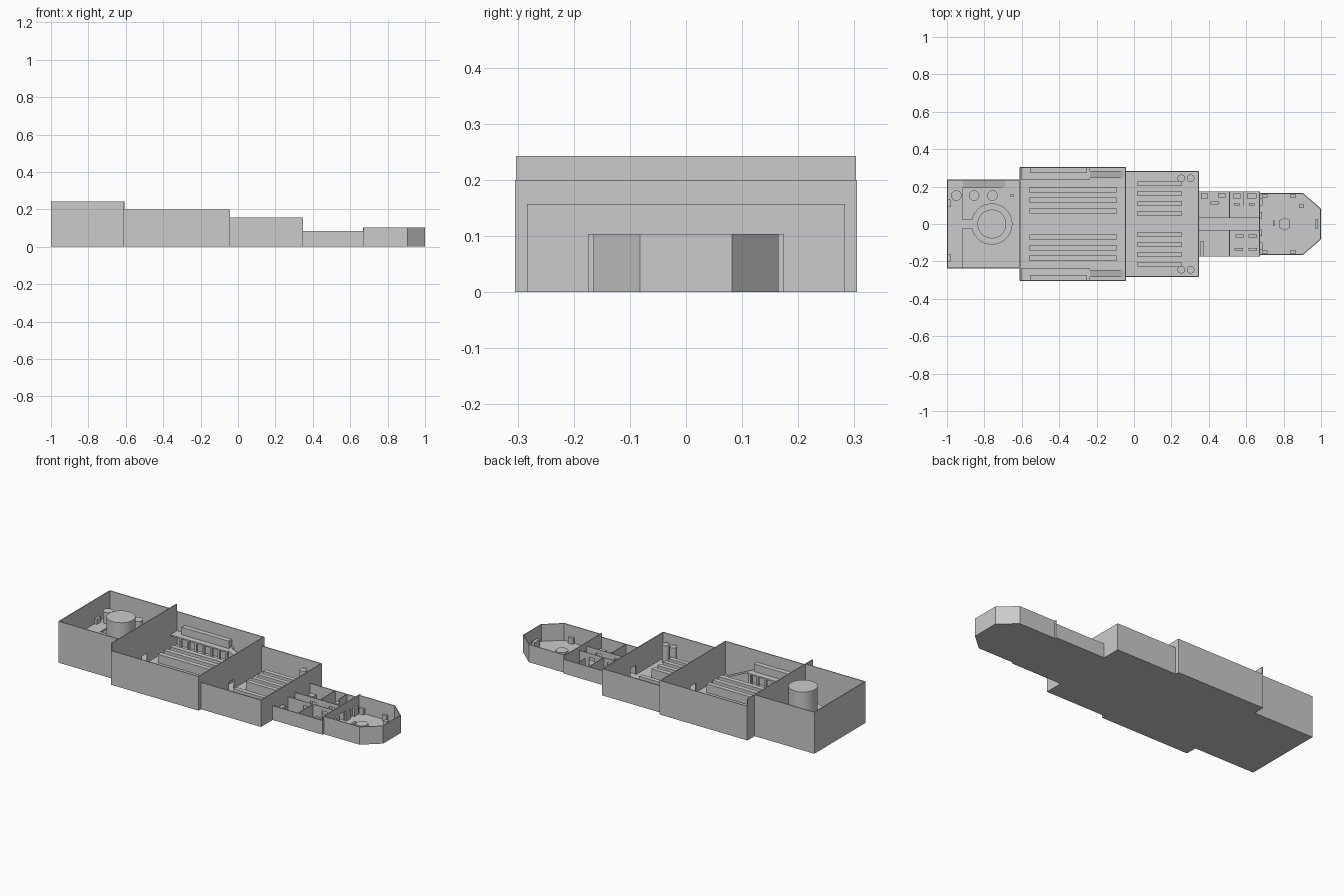
import bpy, bmesh, math

if "Cube" in bpy.data.objects:
    bpy.data.objects.remove(bpy.data.objects["Cube"])

T = 0.005  # wall and floor thickness


def make(name, bm):
    bmesh.ops.recalc_face_normals(bm, faces=bm.faces)
    me = bpy.data.meshes.new(name)
    bm.to_mesh(me)
    bm.free()
    ob = bpy.data.objects.new(name, me)
    bpy.context.collection.objects.link(ob)
    return ob


def prism(name, pts, z0, z1):
    """Extrude a flat xy outline from z0 to z1."""
    bm = bmesh.new()
    f = bm.faces.new([bm.verts.new((x, y, z0)) for x, y in pts])
    r = bmesh.ops.extrude_face_region(bm, geom=[f])
    top = [v for v in r["geom"] if isinstance(v, bmesh.types.BMVert)]
    bmesh.ops.translate(bm, verts=top, vec=(0, 0, z1 - z0))
    return make(name, bm)


def box(name, x0, x1, y0, y1, z0, z1):
    return prism(name, [(x0, y0), (x1, y0), (x1, y1), (x0, y1)], z0, z1)


def wall(name, a, b, h, t=T):
    """Upright wall from a to b, with its thickness on the left side."""
    dx, dy = b[0] - a[0], b[1] - a[1]
    n = math.hypot(dx, dy)
    nx, ny = -dy / n * t, dx / n * t
    return prism(name, [a, b, (b[0] + nx, b[1] + ny), (a[0] + nx, a[1] + ny)], 0, h)


def door_wall(name, x, half, h, door=0.025, dh=0.06):
    """Cross wall with a central doorway."""
    for s in (-1, 1):
        box(name, x - T / 2, x + T / 2, *sorted((s * door, s * half)), 0, h)
    box(name + "_header", x - T / 2, x + T / 2, -door, door, dh, h)


def cyl(name, x, y, r, z0, z1, n=32):
    bm = bmesh.new()
    bmesh.ops.create_cone(bm, cap_ends=True, segments=n, radius1=r, radius2=r, depth=z1 - z0)
    ob = make(name, bm)
    ob.location = (x, y, (z0 + z1) / 2)
    if n > 8:
        for p in ob.data.polygons:
            p.use_smooth = len(p.vertices) == 4
    return ob


def ramp(name, x0, x1, y0, y1, h):
    """Wedge that falls from height h at x0 to the floor at x1."""
    bm = bmesh.new()
    v = [[bm.verts.new(c) for c in ((x0, y, T), (x1, y, T), (x0, y, h))] for y in (y0, y1)]
    bm.faces.new(v[0])
    bm.faces.new(v[1][::-1])
    for i in range(3):
        j = (i + 1) % 3
        bm.faces.new([v[0][i], v[0][j], v[1][j], v[1][i]])
    return make(name, bm)


# Hull sections: floors and side walls
for name, x0, x1, half, h in (("engine", -1, -0.61, 0.238, 0.243),
                              ("cargo", -0.61, -0.045, 0.305, 0.2),
                              ("hold", -0.045, 0.345, 0.283, 0.157),
                              ("cabins", 0.345, 0.67, 0.175, 0.083)):
    box(name + "_floor", x0, x1, -half, half, 0, T)
    wall(name + "_wall_front", (x0, -half), (x1, -half), h)
    wall(name + "_wall_back", (x1, half), (x0, half), h)
box("stern_wall", -1, -1 + T, -0.238, 0.238, 0, 0.243)

# Bridge with chamfered nose
nose = [(0.67, -0.165), (0.905, -0.165), (1, -0.082), (1, 0.082), (0.905, 0.165), (0.67, 0.165)]
prism("bridge_floor", nose, 0, T)
for a, b in zip(nose, nose[1:]):
    wall("bridge_wall", a, b, 0.104)

# Bulkheads with doorways
door_wall("engine_bulkhead", -0.61, 0.303, 0.243)
door_wall("cargo_bulkhead", -0.045, 0.305, 0.2)
door_wall("hold_bulkhead", 0.345, 0.283, 0.157)
door_wall("bridge_bulkhead", 0.67, 0.175, 0.104)

# Engine room: reactor, walkway, tanks, ramp
D = 0.104
cyl("reactor_core", -0.76, 0, 0.077, T, 0.243, 40)
bm = bmesh.new()
rings = []
for r, z in ((0.077, D - 0.01), (0.11, D - 0.01), (0.11, D), (0.077, D)):
    rings.append([bm.verts.new((-0.76 + r * math.cos(i * math.pi / 20),
                                r * math.sin(i * math.pi / 20), z)) for i in range(40)])
for k in range(4):
    for i in range(40):
        j = (i + 1) % 40
        a, b = rings[k], rings[(k + 1) % 4]
        bm.faces.new([a[i], a[j], b[j], b[i]])
make("reactor_walkway", bm)
box("stern_deck", -1 + T, -0.913, -0.233, 0.233, D - 0.01, D)
box("deck_bridge", -0.913, -0.86, -0.025, 0.025, D - 0.01, D)
ramp("engine_ramp", -0.913, -0.69, 0.195, 0.233, D)
for x in (-0.95, -0.855, -0.757):
    cyl("tank", x, 0.152, 0.028, T, 0.17, 24)
for y in (0.11, -0.18):
    box("deck_console", -0.995, -0.98, y - 0.02, y + 0.02, D, D + 0.03)
box("engine_console", -0.66, -0.645, 0.145, 0.16, T, 0.05)

# Cargo bay: balconies, crates, posts, ramps on both sides
for s in (-1, 1):
    def yy(a, b):
        return sorted((s * a, s * b))
    box("balcony", -0.605, -0.235, *yy(0.237, 0.3), 0.08, 0.088)
    box("balcony_locker", -0.556, -0.25, *yy(0.272, 0.3), 0.088, 0.132)
    ramp("cargo_ramp", -0.235, -0.055, *yy(0.247, 0.283), 0.088)
    for i in range(7):
        x = -0.55 + i * 0.05
        box("balcony_post", x, x + 0.012, *yy(0.24, 0.255), T, 0.08)
    for y in (0.07, 0.127, 0.183):
        box("cargo_rack", -0.56, -0.093, *yy(y - 0.014, y + 0.014), T, 0.055)
    # Forward hold: racks and drums
    for y in (0.057, 0.11, 0.163, 0.215):
        box("hold_rack", 0.02, 0.255, *yy(y - 0.013, y + 0.013), T, 0.055)
    for x in (0.253, 0.303):
        cyl("drum", x, s * 0.245, 0.02, T, 0.11, 20)

    # Cabins: corridor walls with doorways, dividers
    for x0, x1 in ((0.348, 0.45), (0.485, 0.57), (0.605, 0.667)):
        box("corridor_wall", x0, x1, *yy(0.031, 0.035), T, 0.083)
    for x in (0.45, 0.57):
        box("corridor_header", x, x + 0.035, *yy(0.031, 0.035), 0.06, 0.083)
    box("cabin_divider", 0.508, 0.513, *yy(0.035, 0.17), T, 0.083)

    # Bridge side consoles
    for x in (0.70, 0.85):
        box("side_console", x - 0.015, x + 0.015, *yy(0.143, 0.158), T, 0.04)
    box("bridge_door_panel", 0.674, 0.684, *yy(0.03, 0.065), T, 0.06)
    box("bridge_locker", 0.674, 0.686, *yy(0.1, 0.14), T, 0.05)

box("cabin_divider_small", 0.585, 0.589, 0.095, 0.17, T, 0.083)

# Cabin furniture: x, y, half length, half width, height
for x, y, a, b, h in ((0.43, 0.113, 0.022, 0.008, 0.03), (0.375, 0.15, 0.018, 0.015, 0.03),
                      (0.47, 0.155, 0.02, 0.012, 0.03), (0.365, -0.13, 0.01, 0.04, 0.06),
                      (0.55, 0.15, 0.02, 0.014, 0.03), (0.63, 0.15, 0.025, 0.014, 0.03),
                      (0.55, 0.105, 0.015, 0.007, 0.03), (0.63, 0.105, 0.015, 0.007, 0.03),
                      (0.565, -0.065, 0.022, 0.008, 0.03), (0.635, -0.065, 0.022, 0.008, 0.03),
                      (0.56, -0.135, 0.022, 0.008, 0.03), (0.635, -0.135, 0.022, 0.008, 0.03)):
    box("cabin_furniture", x - a, x + a, y - b, y + b, T, h)

# Bridge: table, seat, helm
cyl("bridge_table", 0.805, 0, 0.035, T, 0.035, 6)
box("bridge_seat", 0.742, 0.755, -0.008, 0.02, T, 0.025)
box("helm_console", 0.967, 0.985, -0.025, 0.025, T, 0.045)
box("nav_console", 0.882, 0.908, 0.085, 0.105, T, 0.04)
